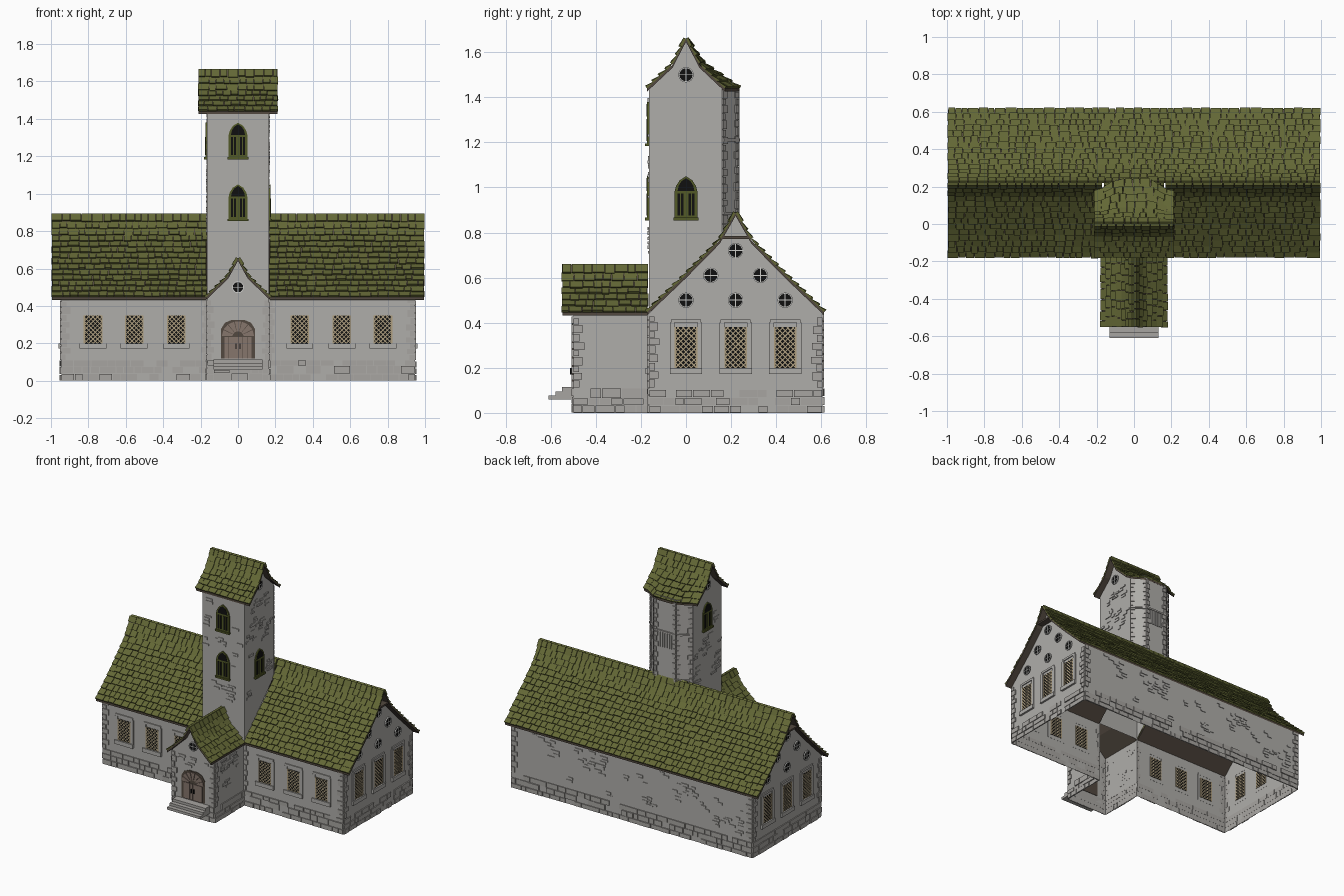
import bpy, bmesh, math, random
from mathutils import Vector as V

if "Cube" in bpy.data.objects:
    bpy.data.objects.remove(bpy.data.objects["Cube"])

random.seed(4)
R = random.uniform
parts = {}

COLOURS = {
    "pale_plaster": (0.43, 0.42, 0.40), "stone": (0.39, 0.375, 0.355),
    "olive_tile": (0.125, 0.137, 0.036), "roof_timber": (0.085, 0.066, 0.05),
    "black_glass": (0.005, 0.005, 0.005), "lattice_beige": (0.42, 0.34, 0.21),
    "frame_olive": (0.085, 0.10, 0.02), "door_wood": (0.24, 0.18, 0.15),
    "white_frame": (0.62, 0.62, 0.60),
}


# ---------- helpers ----------
def mesh(part):
    return parts.setdefault(part, bmesh.new())


def face(part, pts):
    bm = mesh(part)
    bm.faces.new([bm.verts.new(p) for p in pts])


def loft(part, a, b):
    """Closed solid between two matching loops."""
    bm = mesh(part)
    va, vb = [bm.verts.new(p) for p in a], [bm.verts.new(p) for p in b]
    bm.faces.new(va[::-1])
    bm.faces.new(vb)
    for i in range(len(va)):
        j = (i + 1) % len(va)
        bm.faces.new((va[i], va[j], vb[j], vb[i]))


def frame(o, u, n):
    """Wall coordinates: along the wall, height, outward depth."""
    o, u, n = V(o), V(u).normalized(), V(n).normalized()
    return lambda a, z, d=0: o + u * a + n * d + V((0, 0, z))


def plate(part, f, pts, d0, d1):
    loft(part, [f(a, z, d0) for a, z in pts], [f(a, z, d1) for a, z in pts])


def box(part, f, a0, a1, z0, z1, d0, d1):
    plate(part, f, [(a0, z0), (a1, z0), (a1, z1), (a0, z1)], d0, d1)


def bar(part, f, p, q, w, d0, d1):
    dx, dz = q[0] - p[0], q[1] - p[1]
    s = w / 2 / math.hypot(dx, dz)
    ox, oz = -dz * s, dx * s
    plate(part, f, [(p[0] + ox, p[1] + oz), (p[0] - ox, p[1] - oz),
                    (q[0] - ox, q[1] - oz), (q[0] + ox, q[1] + oz)], d0, d1)


# ---------- stonework ----------
def base_course(f, a0, a1, top=0.11):
    z = 0.0
    while z < top - 0.01:
        h = min(R(0.03, 0.045), top - z)
        a = a0
        while a < a1 - 0.005:
            w = R(0.035, 0.095)
            b = a1 if a + w > a1 - 0.02 else a + w
            if random.random() < 0.85:
                box("base_stones", f, a + 0.002, b - 0.002, z + 0.002, z + h - 0.002, -0.001, R(0.004, 0.009))
            a = b
        z += h


def quoins(f, a, side, z0, z1, size=0.045):
    z, k = z0, 0
    while z < z1 - 0.015:
        h = min(R(0.028, 0.042), z1 - z)
        w = (size if k % 2 else size * 0.6) * R(0.85, 1.1)
        box("corner_stones", f, min(a, a + side * w), max(a, a + side * w),
            z + 0.002, z + h - 0.002, -0.001, 0.007)
        z, k = z + h, k + 1


def scatter(f, a0, a1, z0, z1, clusters, avoid=()):
    """Groups of exposed bricks, kept clear of the openings."""
    for _ in range(clusters):
        ca, cz = R(a0, a1), R(z0, z1)
        for k in range(random.randint(2, 4)):
            w, h = R(0.025, 0.06), R(0.011, 0.019)
            a, z = ca + R(-0.03, 0.03), cz + k * 0.021
            if a - w / 2 < a0 or a + w / 2 > a1 or z + h > z1:
                continue
            if any(abs(a - x) < w / 2 + rw and abs(z - y) < rh + h for x, y, rw, rh in avoid):
                continue
            box("wall_bricks", f, a - w / 2, a + w / 2, z, z + h, -0.001, R(0.003, 0.006))


# ---------- openings ----------
def lattice_window(f, a, z0, z1, w=0.047):
    box("window_glass", f, a - w, a + w, z0, z1, -0.003, 0.003)
    h, n = z1 - z0, 4
    step = 2 * w / n
    for k in range(-8, n + 1):            # diagonal lead bars, clipped to the opening
        t0, t1 = max(0, -k * step), min(h, 2 * w - k * step)
        if t1 - t0 > 0.004:
            for s in (1, -1):
                x0, x1 = -w + k * step + t0, -w + k * step + t1
                bar("window_lattice", f, (a + s * x0, z0 + t0), (a + s * x1, z0 + t1), 0.005, -0.005, 0.005)
    for s in (-1, 1):
        box("window_lattice", f, a + s * w - 0.003, a + s * w + 0.003, z0, z1, -0.005, 0.006)
        b = a + s * (w + 0.014)
        box("window_jambs", f, b - 0.011, b + 0.011, z0, z1 + 0.02, -0.001, 0.007)
    box("window_jambs", f, a - w - 0.025, a + w + 0.025, z0 - 0.028, z0, -0.001, 0.014)
    box("window_jambs", f, a - w - 0.02, a + w + 0.02, z1 + 0.02, z1 + 0.035, -0.001, 0.007)


def round_window(f, a, z, r=0.034):
    ring = [(math.cos(t * math.pi / 8), math.sin(t * math.pi / 8)) for t in range(16)]
    plate("round_glass", f, [(a + r * x, z + r * y) for x, y in ring], -0.003, 0.003)
    for i in range(16):
        p, q = ring[i], ring[(i + 1) % 16]
        plate("round_frames", f, [(a + s * x, z + s * y) for s, (x, y) in
              ((r, p), (r, q), (r * 0.86, q), (r * 0.86, p))], -0.001, 0.008)
    box("round_frames", f, a - r, a + r, z - 0.002, z + 0.002, 0, 0.006)
    box("round_frames", f, a - 0.002, a + 0.002, z - r, z + r, 0, 0.006)


def arched_window(f, a, z):
    half = [(0.052, 0), (0.052, 0.115), (0.045, 0.145), (0.028, 0.172), (0, 0.19)]
    arch = half + [(-x, y) for x, y in half[-2::-1]]
    plate("arched_frames", f, [(a + x, z + y) for x, y in arch], -0.002, 0.008)
    top = [(x * 0.72, z + 0.125 + (y - 0.115) * 0.75) for x, y in arch[1:-1]]
    plate("arched_glass", f, [(a + x, y) for x, y in top], 0, 0.0095)
    for s in (-1, 1):
        box("arched_glass", f, a + s * 0.024 - 0.014, a + s * 0.024 + 0.014, z + 0.016, z + 0.113, 0, 0.0095)
        box("arched_bars", f, a + s * 0.024 - 0.002, a + s * 0.024 + 0.002, z + 0.016, z + 0.113, 0, 0.011)
    box("arched_bars", f, a - 0.055, a + 0.055, z - 0.006, z + 0.006, 0, 0.016)


# ---------- roofs ----------
def along(prof, v):
    lens = [math.dist(p, q) for p, q in zip(prof, prof[1:])]
    d = v * sum(lens)
    for (p, q), l in zip(zip(prof, prof[1:]), lens):
        if d <= l + 1e-9:
            return [p[k] + (q[k] - p[k]) * d / l for k in (0, 1)]
        d -= l
    return prof[-1]


def roof(name, prof, pos, u0, u1, rows):
    """Timber deck with rows of uneven shingles, profile runs eave to ridge."""
    at = lambda u, v: pos(u, *along(prof, min(v, 1)))
    for p, q in zip(prof, prof[1:]):
        for k in range(8):
            a, b = u0 + 0.006 + (u1 - u0 - 0.012) * k / 8, u0 + 0.006 + (u1 - u0 - 0.012) * (k + 1) / 8
            top = [pos(a, *p), pos(b, *p), pos(b, *q), pos(a, *q)]
            loft(name + "_deck", [t - V((0, 0, 0.014)) for t in top], top)
    for r in range(rows):
        u = u0 + R(0, 0.006)
        while u < u1 - 0.008:
            e = u + R(0.032, 0.062)
            e = u1 - R(0, 0.006) if e > u1 - 0.025 else e
            va, vb = max(0, (r + R(-0.15, 0.05)) / rows), (r + 1) / rows
            q = [at(u + 0.0015, va), at(e - 0.0015, va), at(e - 0.0015, vb), at(u + 0.0015, vb)]
            n = (q[1] - q[0]).cross(q[3] - q[0]).normalized()
            n = n if n.z > 0 else -n
            t = R(0.009, 0.015)
            tops = (t, t, 0.012, 0.012) if r == rows - 1 else (t, t, 0.003, 0.003)
            loft(name + "_shingles", q, [p + n * k for p, k in zip(q, tops)])
            u = e


HALL = [(0.393, 0.447), (0.22, 0.612), (0.07, 0.765), (0, 0.888)]
PORCH = [(0.172, 0.445), (0.052, 0.56), (0, 0.655)]
TOWER = [(0.172, 1.44), (0.06, 1.545), (0, 1.66)]

# ---------- hall ----------
front = frame((0, -0.165, 0), (1, 0, 0), (0, -1, 0))
back = frame((0, 0.605, 0), (1, 0, 0), (0, 1, 0))
rect = lambda f, a0, a1, z0, z1: [f(a0, z0), f(a1, z0), f(a1, z1), f(a0, z1)]
face("hall_walls", rect(back, -0.945, 0.945, 0, 0.45))
base_course(back, -0.945, 0.945)
scatter(back, -0.9, 0.9, 0.13, 0.43, 34)
for s in (-1, 1):
    face("hall_walls", rect(front, s * 0.165, s * 0.945, 0, 0.45))
    base_course(front, min(s * 0.165, s * 0.945), max(s * 0.165, s * 0.945))
    quoins(front, s * 0.945, -s, 0.11, 0.44)
    quoins(front, s * 0.165, s, 0.11, 0.44, 0.03)
    quoins(back, s * 0.945, -s, 0.11, 0.44)
    for x in (0.33, 0.555, 0.775):
        lattice_window(front, s * x, 0.2, 0.35)
    # gable ends
    g = frame((s * 0.945, 0, 0), (0, 1, 0), (s, 0, 0))
    face("hall_walls", [g(-0.165, 0), g(0.605, 0), g(0.605, 0.44)]
         + [g(0.22 + h, z - 0.008) for h, z in HALL[1:]] + [g(0.22 - h, z - 0.008) for h, z in HALL[2:0:-1]]
         + [g(-0.165, 0.44)])
    base_course(g, -0.165, 0.605)
    quoins(g, -0.165, 1, 0.11, 0.43)
    quoins(g, 0.605, -1, 0.11, 0.43)
    for y in (0, 0.22, 0.44):
        lattice_window(g, y, 0.2, 0.38)
    for y, z in ((0, 0.5), (0.22, 0.5), (0.44, 0.5), (0.11, 0.61), (0.33, 0.61), (0.22, 0.72)):
        round_window(g, y, z)
    box("collar_beam", g, 0.15, 0.29, 0.772, 0.784, 0, 0.045)

hall_front = lambda u, h, z: V((u, 0.22 - h, z))
hall_back = lambda u, h, z: V((u, 0.22 + h, z))
roof("hall_roof", HALL, hall_back, -1, 1, 14)
roof("hall_roof", HALL, hall_front, -1, -0.165, 14)
roof("hall_roof", HALL, hall_front, 0.165, 1, 14)
roof("hall_roof", HALL[2:], hall_front, -0.165, 0.165, 3)

# ---------- porch ----------
pf = frame((0, -0.5, 0), (1, 0, 0), (0, -1, 0))
face("porch_walls", [pf(-0.165, 0), pf(0.165, 0), pf(0.165, 0.445), pf(0.052, 0.552), pf(0, 0.647),
                     pf(-0.052, 0.552), pf(-0.165, 0.445)])
round_window(pf, 0, 0.5, 0.032)
base_course(pf, -0.165, -0.13)
base_course(pf, 0.13, 0.165)
base_course(pf, -0.13, 0.13, 0.06)
scatter(pf, -0.15, 0.15, 0.34, 0.43, 5)
for s in (-1, 1):
    ps = frame((s * 0.165, 0, 0), (0, 1, 0), (s, 0, 0))
    face("porch_walls", rect(ps, -0.5, -0.165, 0, 0.445))
    base_course(ps, -0.5, -0.165)
    quoins(ps, -0.5, 1, 0.11, 0.43)
    quoins(pf, s * 0.165, -s, 0.11, 0.43, 0.035)
    scatter(ps, -0.44, -0.19, 0.13, 0.42, 7)
    roof("porch_roof", PORCH, lambda u, h, z: V((s * h, u, z)), -0.555, -0.165, 7)
for k in range(3):
    box("steps", pf, -0.13, 0.13, 0.06 + 0.018 * k, 0.078 + 0.018 * k, 0, 0.11 - 0.03 * k)

# door: dark arched surround, plank leaves, radial arch boards and pulls
arch = [(0.092, 0.12), (0.092, 0.275), (0.07, 0.31), (0.035, 0.325)]
plate("door_surround", pf, arch + [(-x, z) for x, z in arch[::-1]], -0.003, 0.004)
for k in range(6):
    x = -0.073 + k * 0.0245
    box("door_planks", pf, x + 0.001, x + 0.0235, 0.12, 0.235, 0, 0.008)
for k in range(7):
    p, q = [[math.cos(math.pi * (k + j) / 7), math.sin(math.pi * (k + j) / 7)] for j in (0.06, 0.94)]
    plate("door_arch", pf, [(w * x, 0.238 + h * y) for (x, y), w, h in
          ((p, 0.03, 0.025), (p, 0.086, 0.08), (q, 0.086, 0.08), (q, 0.03, 0.025))], 0, 0.009)
for s in (-1, 1):
    box("door_pulls", pf, s * 0.01 - 0.003, s * 0.01 + 0.003, 0.17, 0.2, 0, 0.014)

# ---------- tower ----------
face("tower_walls", rect(front, -0.165, 0.165, 0.445, 1.45))
arched_window(front, 0, 0.86)
arched_window(front, 0, 1.19)
scatter(front, -0.165, 0.165, 0.66, 1.43, 20, [(0, 0.95, 0.06, 0.12), (0, 1.28, 0.06, 0.12)])
tb = frame((0, 0.23, 0), (1, 0, 0), (0, 1, 0))
face("tower_walls", rect(tb, -0.085, 0.085, 0.75, 1.46))
for s, wz in ((1, 0.86), (-1, 1.19)):
    t = frame((s * 0.165, 0, 0), (0, 1, 0), (s, 0, 0))
    face("tower_walls", [t(-0.165, 0.45), t(0.16, 0.78), t(0.16, 1.445), t(0.06, 1.54), t(0, 1.65),
                         t(-0.06, 1.54), t(-0.165, 1.445)])
    arched_window(t, 0, wz)
    round_window(t, 0, 1.5)
    scatter(t, -0.165, 0.16, 0.72, 1.42, 20, [(0, wz + 0.09, 0.06, 0.12)])
    # canted rear faces with corner stones and a boarded band
    c = frame((s * 0.165, 0.16, 0), (-s * 0.08, 0.07, 0), (s * 0.07, 0.08, 0))
    w = math.hypot(0.08, 0.07)
    face("tower_walls", rect(c, 0, w, 0.75, 1.46))
    quoins(c, 0, 1, 0.8, 1.44, 0.03)
    quoins(c, w, -1, 0.8, 1.44, 0.025)
    quoins(tb, s * 0.085, -s, 0.86, 1.44, 0.028)
    box("tower_band", c, 0, w, 1.205, 1.217, 0, 0.01)
    box("tower_band", c, 0, w, 0.88, 0.892, 0, 0.01)
box("tower_band", tb, -0.085, 0.085, 1.205, 1.217, 0, 0.01)
for k in range(6):
    box("tower_boards", tb, -0.052 + k * 0.018, -0.04 + k * 0.018, 1.1, 1.205, 0, 0.006)

# tower roof bulges outward over the canted rear
swell = lambda u: 1 + 0.38 * min(1, max(0, (0.185 - abs(u)) / 0.1))
roof("tower_roof", TOWER, lambda u, h, z: V((u, -h, z)), -0.217, 0.217, 7)
roof("tower_roof", TOWER, lambda u, h, z: V((u, h * swell(u), z)), -0.217, 0.217, 7)

# ---------- materials and objects ----------
RULES = [("shingles", "olive_tile"), ("deck", "roof_timber"), ("beam", "roof_timber"),
         ("surround", "roof_timber"), ("glass", "black_glass"), ("pulls", "black_glass"),
         ("lattice", "lattice_beige"), ("arched", "frame_olive"), ("door", "door_wood"),
         ("round", "white_frame"), ("stones", "stone"), ("steps", "stone"), ("band", "stone"),
         ("", "pale_plaster")]
mats = {}
for name, col in COLOURS.items():
    mats[name] = bpy.data.materials.new(name)
    mats[name].diffuse_color = (*col, 1)
for name, bm in parts.items():
    bmesh.ops.recalc_face_normals(bm, faces=bm.faces)
    me = bpy.data.meshes.new(name)
    bm.to_mesh(me)
    bm.free()
    me.materials.append(mats[next(m for key, m in RULES if key in name)])
    bpy.context.collection.objects.link(bpy.data.objects.new(name, me))

for m in bpy.data.materials:
    if m.users and not m.is_grease_pencil:
        m.use_nodes = True
        m.node_tree.nodes["Principled BSDF"].inputs["Base Color"].default_value = m.diffuse_color
